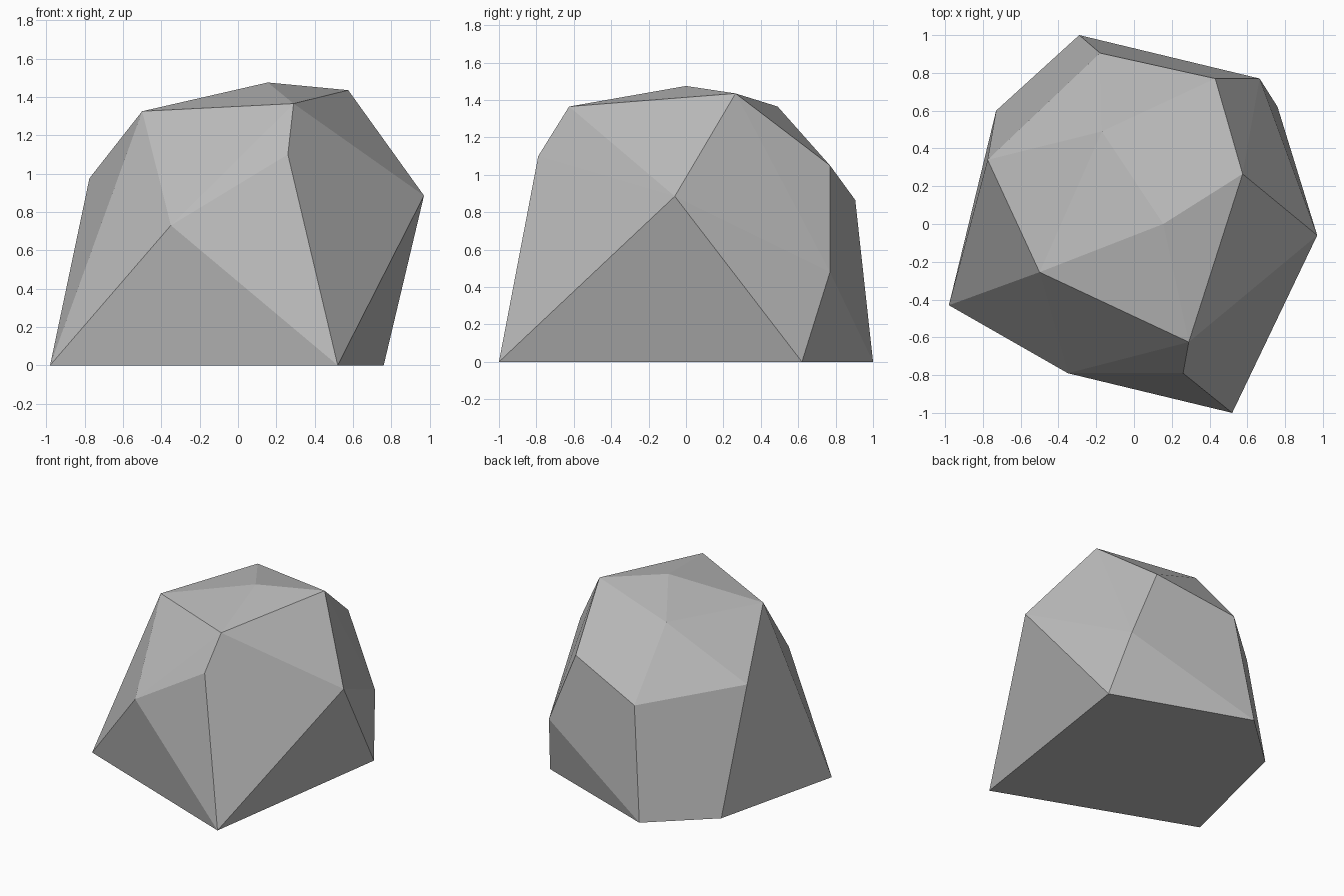
import bpy
import bmesh
from mathutils import Vector

# Remove the default object
default_cube = bpy.data.objects.get("Cube")
if default_cube:
    bpy.data.objects.remove(default_cube, do_unlink=True)


def make_material(name, colour):
    """One flat colour, for both viewport and render."""
    material = bpy.data.materials.new(name)
    material.use_nodes = True
    material.diffuse_color = colour
    shader = material.node_tree.nodes["Principled BSDF"]
    shader.inputs["Base Color"].default_value = colour
    shader.inputs["Roughness"].default_value = 1.0
    return material


def make_boulder(name, corners, material):
    """Wrap the corner points in a faceted convex shell."""
    bm = bmesh.new()
    for corner in corners:
        bm.verts.new(Vector(corner))
    bmesh.ops.convex_hull(bm, input=bm.verts)
    loose = [vert for vert in bm.verts if not vert.link_faces]
    bmesh.ops.delete(bm, geom=loose, context="VERTS")
    bmesh.ops.recalc_face_normals(bm, faces=bm.faces)

    mesh = bpy.data.meshes.new(name)
    bm.to_mesh(mesh)
    bm.free()
    mesh.materials.append(material)
    boulder = bpy.data.objects.new(name, mesh)
    bpy.context.collection.objects.link(boulder)
    return boulder


# Flat base outline, resting on the ground
base_outline = [(-.98, -.43), (.52, -1), (.76, .62), (-.29, 1), (-.73, .6)]
base = [(x, y, 0) for x, y in base_outline]

# Corners around the sides
sides = [
    (-.35, -.79, .73),
    (.26, -.79, 1.1),
    (.97, -.06, .885),
    (.665, .77, .48),
    (.43, .77, 1.05),
    (-.18, .905, .865),
    (-.775, .34, .975),
]

# Corners of the crown
crown = [
    (-.5, -.255, 1.325),
    (.29, -.625, 1.365),
    (.575, .265, 1.435),
    (.155, 0, 1.475),
    (-.17, .49, 1.365),
]

stone_grey = make_material("stone grey", (.5, .5, .5, 1))
make_boulder("boulder", base + sides + crown, stone_grey)
